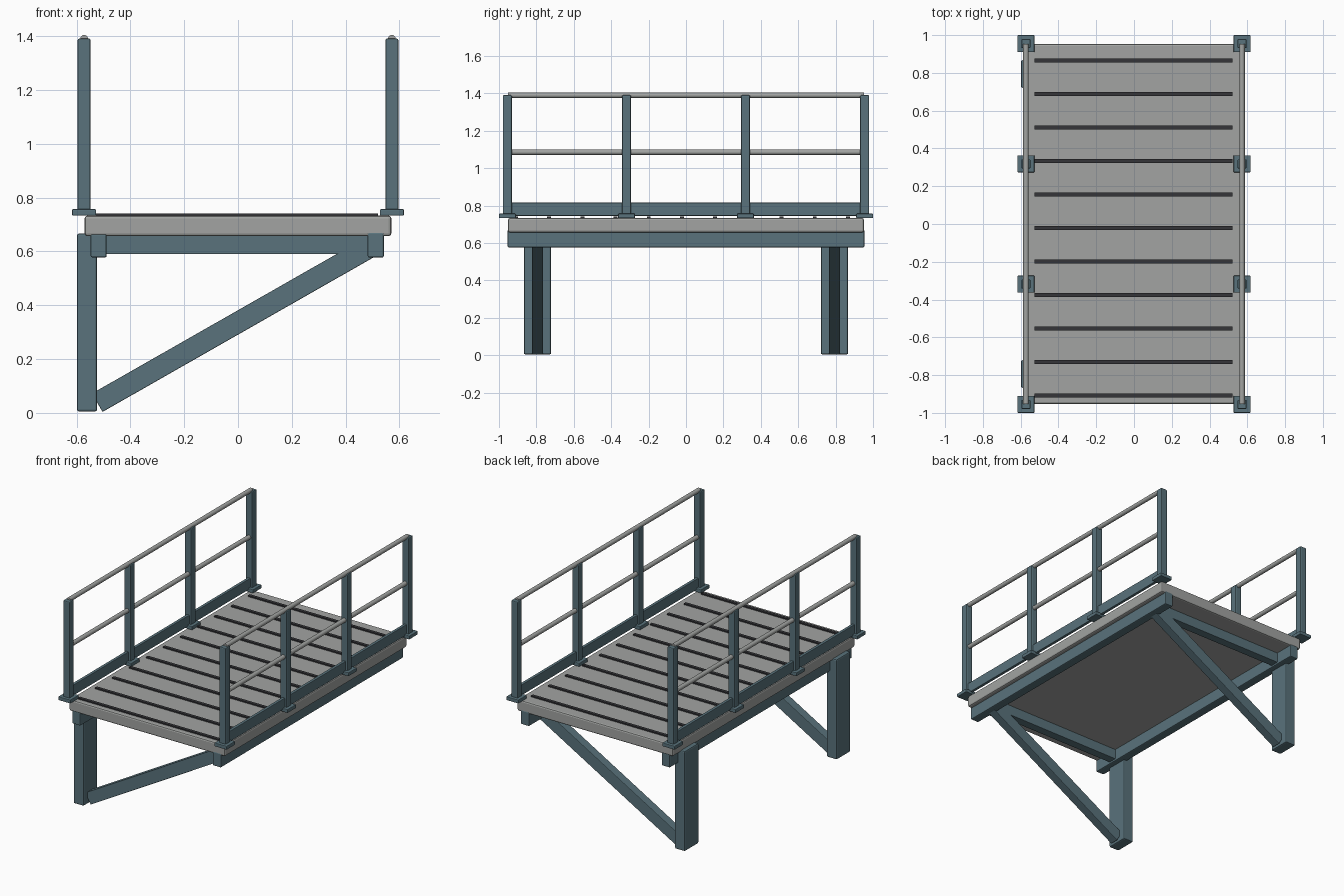
import bpy
import math
from mathutils import Vector

if "Cube" in bpy.data.objects:
    bpy.data.objects.remove(bpy.data.objects["Cube"], do_unlink=True)


def material(name, rgb):
    mat = bpy.data.materials.new(name)
    mat.use_nodes = True
    mat.diffuse_color = (*rgb, 1)
    mat.node_tree.nodes["Principled BSDF"].inputs["Base Color"].default_value = (*rgb, 1)
    return mat


TEAL = material("teal paint", (0.10, 0.17, 0.20))
GREY = material("grey metal", (0.36, 0.37, 0.36))
DARK = material("dark rubber", (0.035, 0.035, 0.04))


def box(name, mat, center, size, bevel=0.006, tilt=0.0):
    """Box with softened edges, tilted about the y axis."""
    bpy.ops.mesh.primitive_cube_add(size=1, location=center)
    obj = bpy.context.object
    obj.name = name
    obj.scale = size
    bpy.ops.object.transform_apply(location=False, rotation=False, scale=True)
    obj.rotation_euler.y = tilt
    obj.data.materials.append(mat)
    if bevel:
        mod = obj.modifiers.new("soft edges", "BEVEL")
        mod.width = bevel
        mod.segments = 2
    return obj


def rail(name, x, z, length):
    """Round tube running along y."""
    bpy.ops.mesh.primitive_cylinder_add(vertices=20, radius=0.0145, depth=length,
                                        location=(x, 0, z), rotation=(math.pi / 2, 0, 0))
    obj = bpy.context.object
    obj.name = name
    obj.data.materials.append(GREY)
    bpy.ops.object.shade_smooth_by_angle()


# Deck slab with grip strips
box("deck", GREY, (0, 0, 0.695), (1.14, 1.904, 0.076), 0.01)
STRIPS = 11
for i in range(STRIPS):
    y = 0.866 - i * 0.1775
    box(f"grip_strip_{i + 1}", DARK, (-0.003, y, 0.7365), (1.048, 0.021, 0.009), 0)

# Long beams under the deck
box("wall_side_beam", TEAL, (-0.518, 0, 0.622), (0.06, 1.904, 0.088))
box("outer_beam", TEAL, (0.512, 0, 0.624), (0.06, 1.907, 0.094))

# Two brackets: column, arm and diagonal brace
for end, y in (("front", -0.794), ("back", 0.794)):
    box(f"{end}_column", TEAL, (-0.561, y, 0.336), (0.075, 0.146, 0.662), 0.008)
    box(f"{end}_arm", TEAL, (-0.015, y, 0.627), (1.03, 0.058, 0.074), 0.003)
    low, high = Vector((-0.523, y, 0.038)), Vector((0.505, y, 0.624))
    span = high - low
    box(f"{end}_brace", TEAL, (low + high) / 2, (span.length, 0.058, 0.079),
        0.003, -math.atan2(span.z, span.x))

# Guard rails along both long sides
for side, x in (("right", -0.572), ("left", 0.572)):
    for n, y in enumerate((-0.955, -0.318, 0.318, 0.955), 1):
        box(f"{side}_post_{n}", TEAL, (x, y, 1.067), (0.048, 0.048, 0.648))
        box(f"{side}_post_base_{n}", TEAL, (x, y, 0.745), (0.09, 0.09, 0.024), 0.004)
    rail(f"{side}_top_rail", x, 1.39, 1.904)
    rail(f"{side}_middle_rail", x, 1.086, 1.904)
    box(f"{side}_toe_board", TEAL, (x, 0, 0.781), (0.02, 1.904, 0.07), 0.003)
